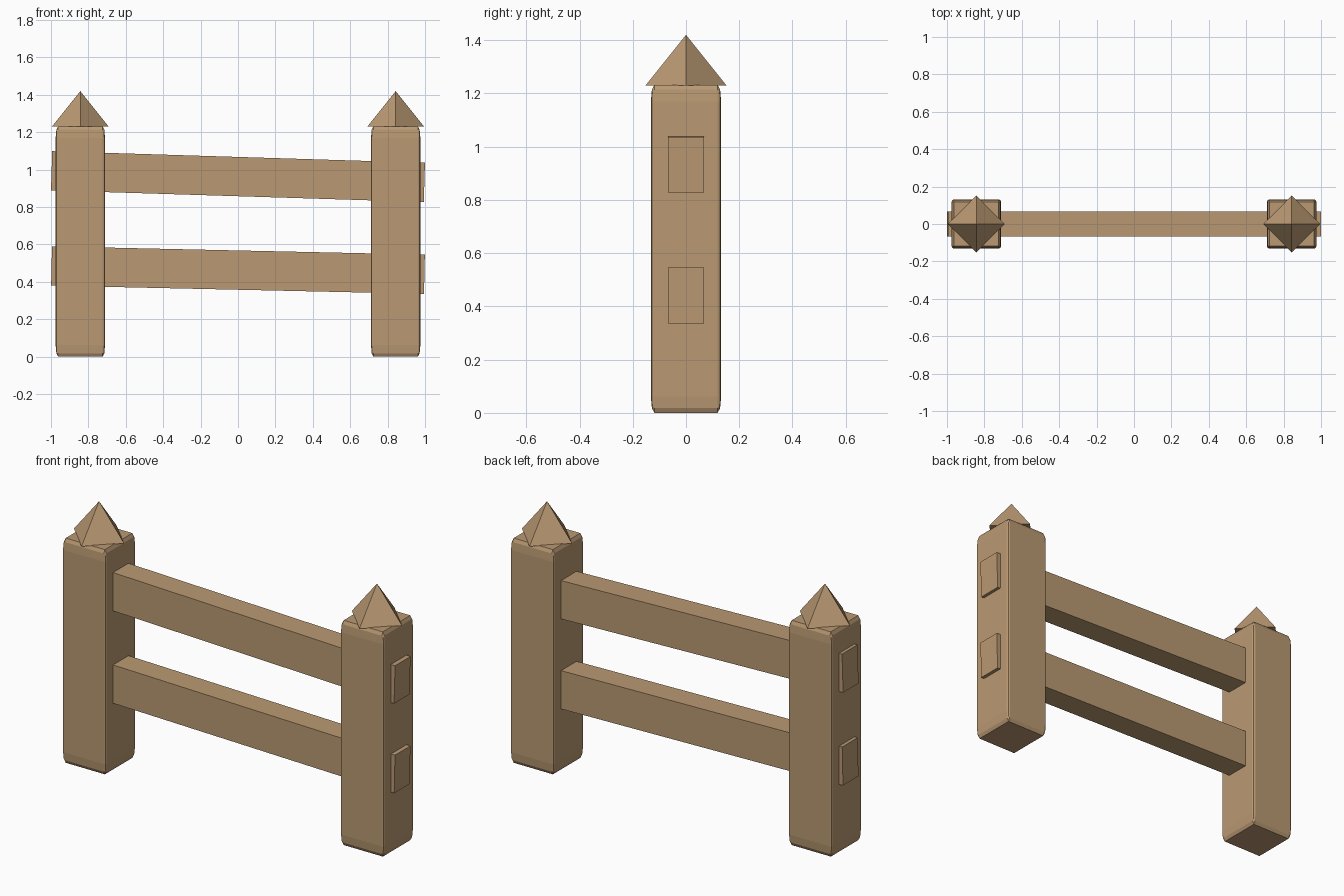
import bpy, bmesh, math
from mathutils import Matrix, Vector

if "Cube" in bpy.data.objects:
    bpy.data.objects.remove(bpy.data.objects["Cube"], do_unlink=True)

wood = bpy.data.materials.new("light_wood")
wood.use_nodes = True
tan = (0.49, 0.32, 0.17, 1)
wood.diffuse_color = tan
wood.node_tree.nodes["Principled BSDF"].inputs["Base Color"].default_value = tan


def add_part(name, bm, location, angle=0):
    mesh = bpy.data.meshes.new(name)
    bm.to_mesh(mesh)
    bm.free()
    mesh.materials.append(wood)
    ob = bpy.data.objects.new(name, mesh)
    ob.location = location
    ob.rotation_euler.y = angle
    bpy.context.collection.objects.link(ob)
    return ob


def box(size, bevel=0):
    # Bevel the unit cube first, so the rounding stretches with the part
    bm = bmesh.new()
    bmesh.ops.create_cube(bm, size=1)
    if bevel:
        bmesh.ops.bevel(bm, geom=bm.edges[:], offset=bevel, segments=2,
                        profile=0.5, affect='EDGES')
    bmesh.ops.scale(bm, vec=Vector(size), verts=bm.verts)
    return bm


def pyramid(radius, height):
    # Corners point along x and y
    bm = bmesh.new()
    base = [bm.verts.new((radius * math.cos(i * math.pi / 2),
                          radius * math.sin(i * math.pi / 2), 0)) for i in range(4)]
    tip = bm.verts.new((0, 0, height))
    bm.faces.new(base[::-1])
    for i in range(4):
        bm.faces.new((base[i], base[(i + 1) % 4], tip))
    return bm


# Posts with pointed caps
post_height = 1.232
for side, x in (("left", 0.843), ("right", -0.843)):
    add_part(side + "_post", box((0.264, 0.264, post_height), 0.05),
             (x, 0, post_height / 2))
    add_part(side + "_cap", pyramid(0.152, 0.19), (x, 0, 1.23))

# Slightly sloping rails that pass through the posts
for name, z, slope in (("upper_rail", 0.963, 0.031), ("lower_rail", 0.463, 0.022)):
    add_part(name, box((1.994, 0.134, 0.21)), (0, 0, z), slope)
